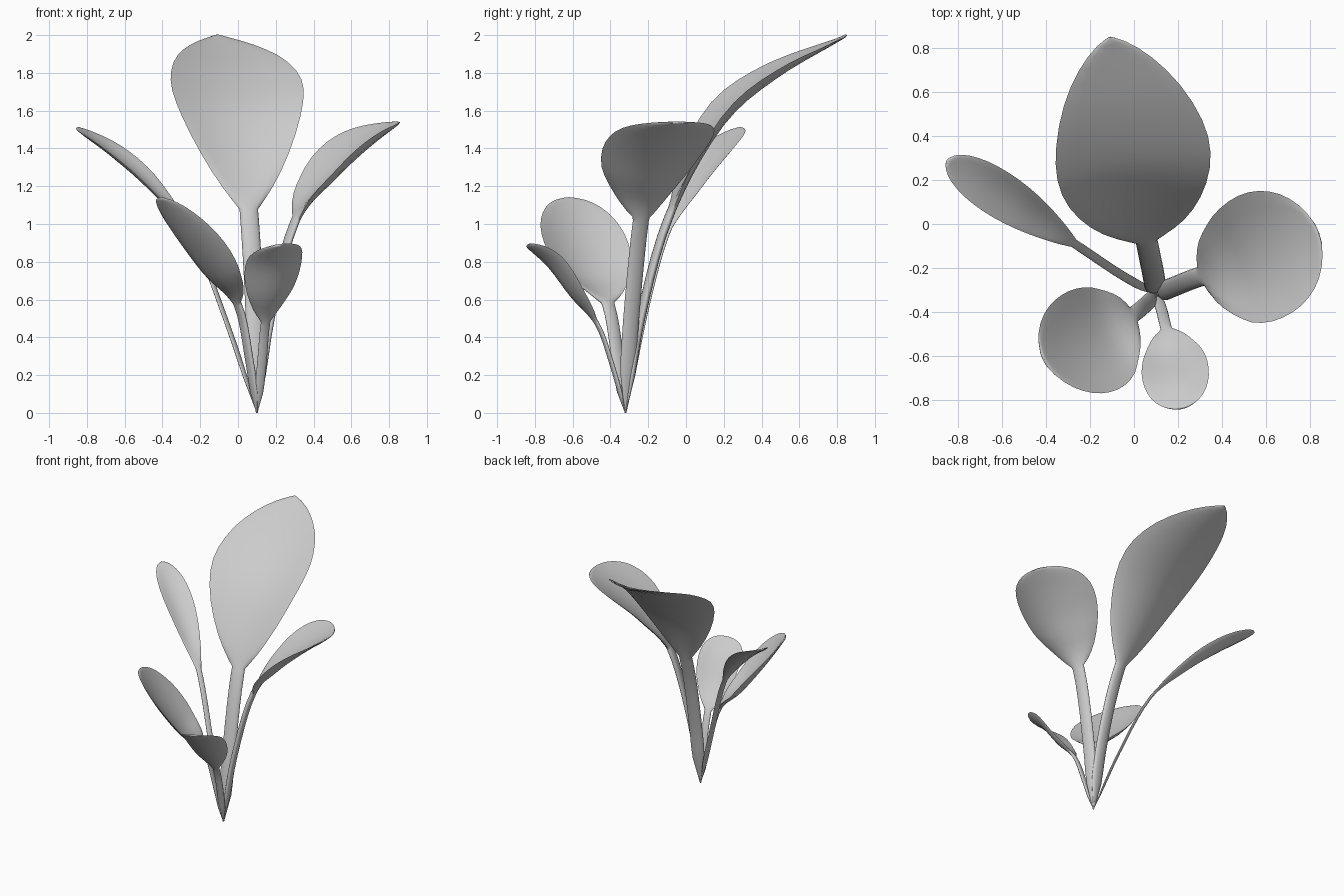
import bpy, bmesh, math
from mathutils import Vector

if "Cube" in bpy.data.objects:
    bpy.data.objects.remove(bpy.data.objects["Cube"], do_unlink=True)

grey = bpy.data.materials.new("plain_grey")
grey.use_nodes = True
COLOUR = (0.6, 0.6, 0.6, 1)
grey.diffuse_color = COLOUR
grey.node_tree.nodes["Principled BSDF"].inputs["Base Color"].default_value = COLOUR

ROOT = Vector((0.1, -0.32, 0.0))
STEM_RINGS, BLADE_RINGS, HALF = 10, 20, 8


def spline(points, t):
    """Catmull-Rom point at t, counted in spans."""
    i = min(int(t), len(points) - 2)
    f = t - i
    b, c = points[i], points[i + 1]
    a = points[i - 1] if i else 2 * b - c
    d = points[i + 2] if i + 2 < len(points) else 2 * c - b
    return 0.5 * (2 * b + (c - a) * f + (2 * a - 5 * b + 4 * c - d) * f ** 2
                  + (3 * b - a - 3 * c + d) * f ** 3)


def blade_shape(s, rise, fall):
    """Outline of the blade, scaled so that its widest point is 1."""
    peak = rise / (rise + fall)
    return (s ** rise * (1 - s) ** fall) / (peak ** rise * (1 - peak) ** fall)


def leaf(name, path, stem, width, cup, rise=0.8, fall=0.5, roll=0.0):
    """Loft a flattened stem into a cupped blade; path is stem middle, neck, then blade to tip."""
    pts = [ROOT] + [Vector(p) for p in path]
    spans = len(pts) - 1
    run = pts[-1] - pts[2]
    side = Vector((run.y, -run.x, 0)).normalized()
    side = (side + Vector((0, 0, roll))).normalized()

    # stations: spline parameter, half width, half thickness, cup depth
    stations = []
    for k in range(STEM_RINGS):
        u = k / STEM_RINGS
        w = stem * min(1, 0.1 + 4 * u)
        stations.append((2 * u, w, w * 0.45, 0))
    for k in range(BLADE_RINGS + 1):
        s = 0.5 - 0.5 * math.cos(math.pi * k / BLADE_RINGS)
        w = max(stem * (1 - s) ** 0.5, width * blade_shape(s, rise, fall), 0.004)
        thick = 0.007 + (stem * 0.45 - 0.007) * (1 - s) ** 4
        depth = cup * max(w - stem, 0) * (1 - 0.6 * s ** 3)
        stations.append((2 + s * (spans - 2), w, min(thick, w), depth))

    bm = bmesh.new()
    rings = []
    for t, w, thick, depth in stations:
        centre = spline(pts, t)
        along = spline(pts, min(t + 0.02, spans)) - spline(pts, max(t - 0.02, 0))
        up = side.cross(along).normalized()
        ring = []
        for j in range(2 * HALF):
            a = math.pi * j / HALF
            x = math.cos(a)
            ring.append(bm.verts.new(centre + side * (w * x)
                                     + up * (depth * x * x + thick * math.sin(a))))
        rings.append(ring)
    for r, q in zip(rings, rings[1:]):
        for j in range(2 * HALF):
            n = (j + 1) % (2 * HALF)
            bm.faces.new((r[j], r[n], q[n], q[j]))
    bm.faces.new(rings[0])
    bm.faces.new(rings[-1])
    bmesh.ops.recalc_face_normals(bm, faces=bm.faces)
    mesh = bpy.data.meshes.new(name)
    bm.to_mesh(mesh)
    bm.free()
    mesh.materials.append(grey)
    obj = bpy.data.objects.new(name, mesh)
    bpy.context.collection.objects.link(obj)
    bpy.ops.object.select_all(action="DESELECT")
    obj.select_set(True)
    bpy.context.view_layer.objects.active = obj
    bpy.ops.object.shade_smooth_by_angle(angle=math.radians(50))


# large pointed leaf at the back
leaf("back_leaf", [(0.09, -0.24, 0.5), (0.06, -0.09, 1.04), (0.01, 0.17, 1.51),
                   (-0.03, 0.46, 1.77), (-0.11, 0.85, 2.0)],
     stem=0.05, width=0.355, cup=0.25, rise=0.85, fall=0.75)
# broad leaf on the left
leaf("left_leaf", [(0.17, -0.29, 0.5), (0.3, -0.24, 1.01), (0.49, -0.19, 1.24),
                   (0.67, -0.11, 1.41), (0.84, -0.04, 1.54)],
     stem=0.045, width=0.295, cup=0.38, rise=0.7, fall=0.5)
# narrow leaf on the right
leaf("right_leaf", [(-0.06, -0.23, 0.48), (-0.24, -0.11, 0.93), (-0.45, 0.03, 1.18),
                    (-0.65, 0.16, 1.36), (-0.85, 0.29, 1.51)],
     stem=0.02, width=0.105, cup=0.45, rise=0.9)
# medium and small leaves at the front
leaf("front_right_leaf", [(0.06, -0.36, 0.28), (0.0, -0.41, 0.57), (-0.13, -0.5, 0.72),
                          (-0.27, -0.57, 0.92), (-0.41, -0.62, 1.14)],
     stem=0.037, width=0.25, cup=0.35, rise=0.7, fall=0.5)
leaf("front_leaf", [(0.125, -0.39, 0.25), (0.145, -0.47, 0.47), (0.18, -0.6, 0.62),
                    (0.2, -0.72, 0.78), (0.215, -0.84, 0.89)],
     stem=0.026, width=0.155, cup=0.4, rise=0.75, fall=0.45, roll=-0.15)
